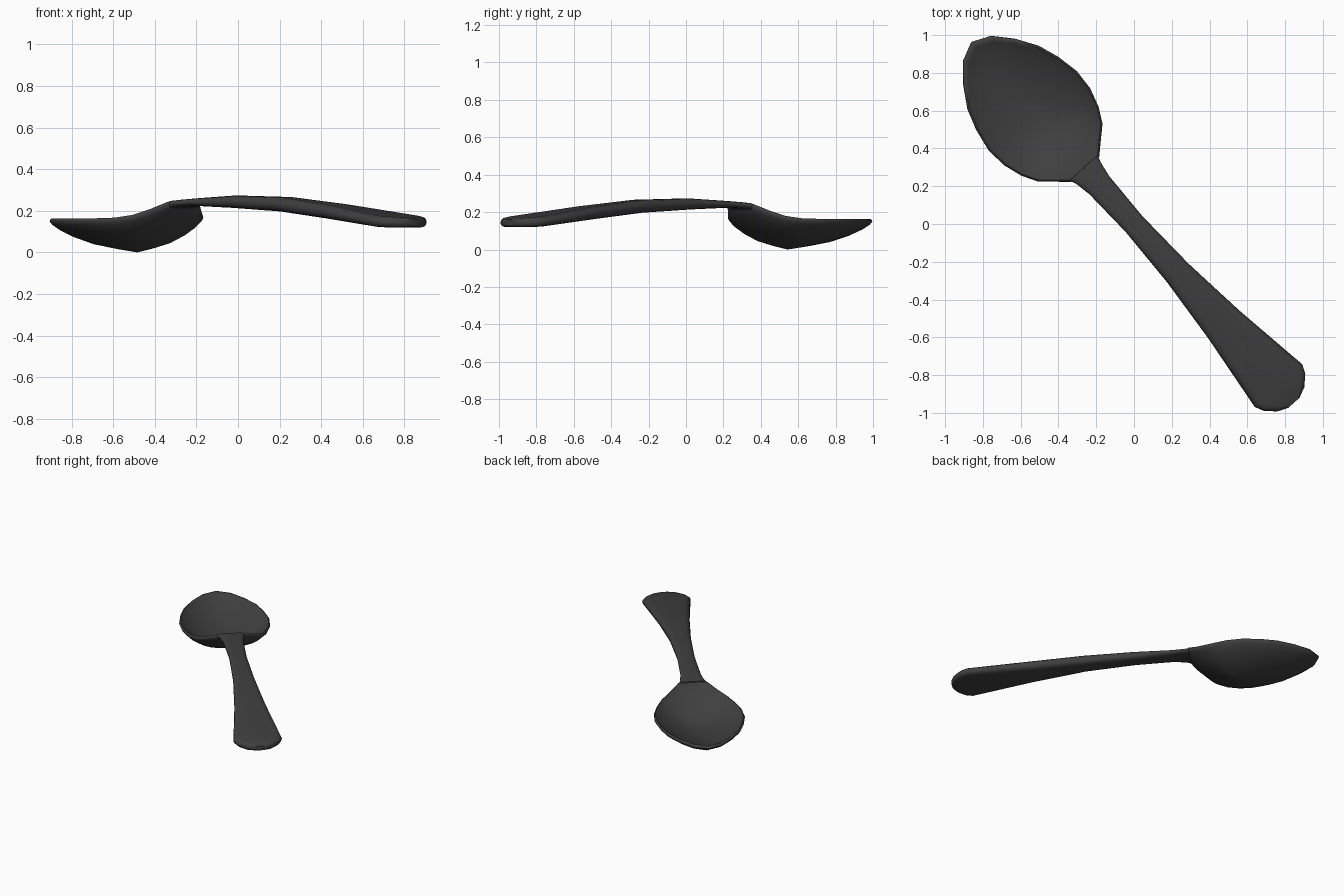
import bpy, bmesh, math
from mathutils import Matrix

cube = bpy.data.objects.get("Cube")
if cube:
    bpy.data.objects.remove(cube, do_unlink=True)

mat = bpy.data.materials.new("dark grey")
mat.use_nodes = True
grey = (0.05, 0.05, 0.05, 1)
mat.diffuse_color = grey
mat.node_tree.nodes["Principled BSDF"].inputs["Base Color"].default_value = grey

# Parts are built along local x (tip at -x, handle end at +x), then turned
TURN = Matrix.Rotation(math.radians(-48.2), 4, 'Z')


def skin(bm, rings):
    """Bridge consecutive closed rings of vertices."""
    n = len(rings[0])
    for a, b in zip(rings, rings[1:]):
        for i in range(n):
            j = (i + 1) % n
            bm.faces.new((a[i], a[j], b[j], b[i]))


def finish(bm, name):
    bm.transform(TURN)
    bmesh.ops.recalc_face_normals(bm, faces=bm.faces)
    mesh = bpy.data.meshes.new(name)
    bm.to_mesh(mesh)
    bm.free()
    mesh.materials.append(mat)
    ob = bpy.data.objects.new(name, mesh)
    bpy.context.collection.objects.link(ob)
    bpy.ops.object.select_all(action='DESELECT')
    ob.select_set(True)
    bpy.context.view_layer.objects.active = ob
    bpy.ops.object.shade_smooth_by_angle(angle=math.radians(60))


# Bowl: half outline (along, half width, rim height), mirrored
half = [(-1.247, .1, .163), (-1.153, .183, .163), (-1.04, .253, .163),
        (-.928, .291, .163), (-.805, .314, .163), (-.691, .306, .164),
        (-.588, .274, .167), (-.506, .229, .18), (-.45, .167, .207),
        (-.388, .1, .243)]
outline = ([(-1.293, 0, .163)] + half + [(-.385, 0, .25)]
           + [(x, -y, z) for x, y, z in reversed(half)])
CENTRE = -.727

# Ring profile: (scale from centre, floor height, share of rim height, drop)
profile = [(.25, 0, .13, .025), (.5, 0, .29, .025), (.72, 0, .53, .025),
           (.88, 0, .77, .025), (.97, 0, .94, .022), (1, 0, 1, .014),
           (.992, 0, 1, .004), (.97, 0, 1, 0), (.93, .045, .9, 0),
           (.82, .045, .7, 0), (.6, .045, .37, 0), (.3, .045, .1, 0)]
bm = bmesh.new()
rings = [[bm.verts.new((CENTRE + (x - CENTRE) * r, y * r,
                        floor + (z - drop - floor) * share))
          for x, y, z in outline] for r, floor, share, drop in profile]
skin(bm, rings)
for ring, z in ((rings[0], 0), (rings[-1], .045)):
    pole = bm.verts.new((CENTRE, 0, z))
    for i in range(len(ring)):
        bm.faces.new((ring[i - 1], ring[i], pole))
finish(bm, "bowl")

# Handle: (along, half width, bottom, top), lofted with rounded edges
stations = [(-.4, .1, .212, .249), (-.36, .086, .22, .253), (-.275, .071, .224, .259),
            (0, .061, .214, .273), (.345, .075, .197, .266),
            (.71, .11, .164, .231), (1.148, .169, .123, .177),
            (1.196, .147, .12, .172), (1.245, .096, .12, .167),
            (1.27, .04, .127, .16)]
bm = bmesh.new()
rings = []
for x, w, low, top in stations:
    mid, h = (low + top) / 2, (top - low) / 2
    e = min(.04, w * .5)
    quarter = [(w, 0), (w - .12 * e, .5 * h), (w - .45 * e, .86 * h), (w - e, h)]
    upper = quarter + [(-y, z) for y, z in reversed(quarter)]
    section = upper + [(y, -z) for y, z in reversed(upper[1:-1])]
    rings.append([bm.verts.new((x, y, mid + z)) for y, z in section])
skin(bm, rings)
bm.faces.new(rings[0])
bm.faces.new(rings[-1])
finish(bm, "handle")
